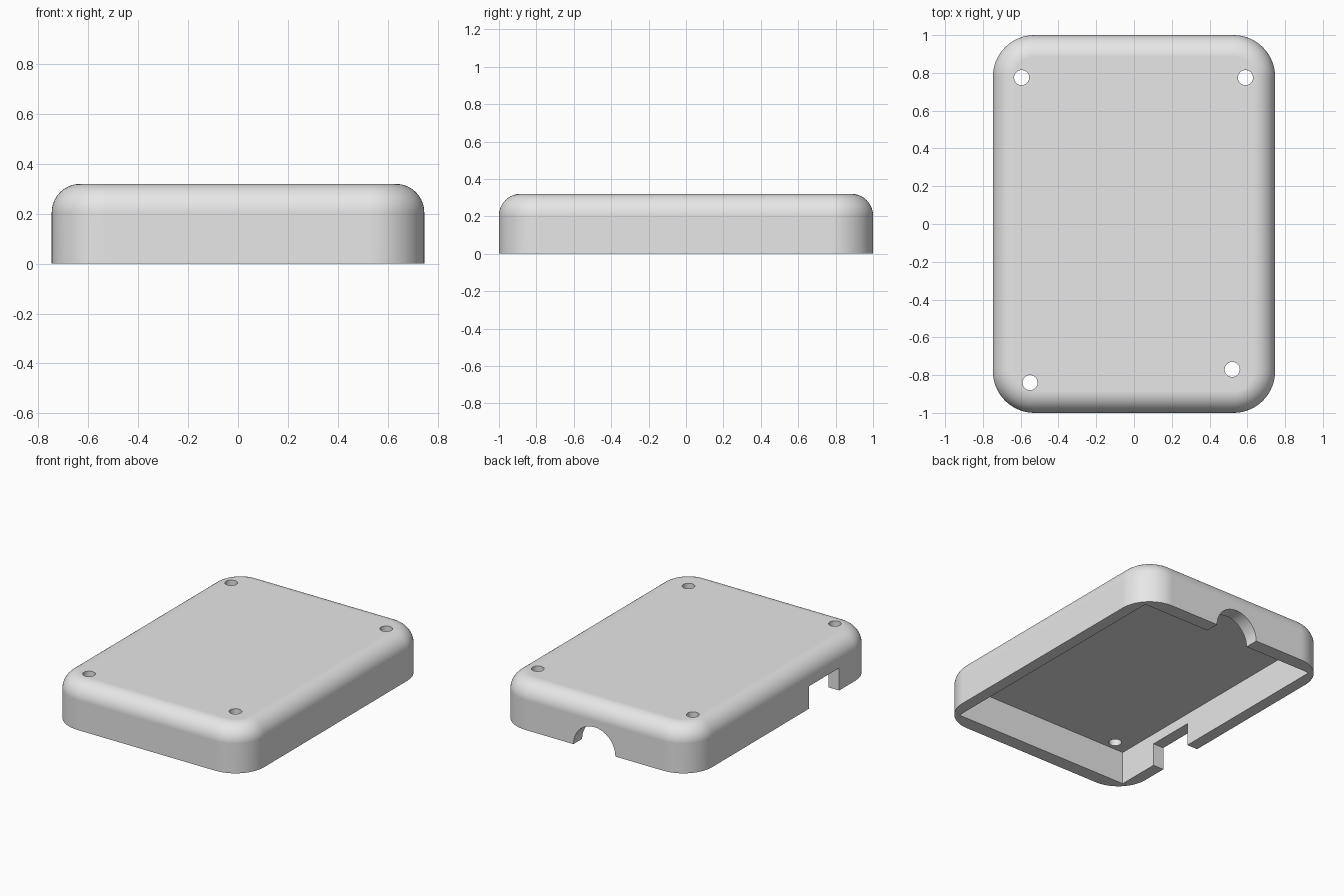
import bpy
import bmesh
from math import cos, sin, pi, radians
from mathutils import Matrix

cube = bpy.data.objects.get("Cube")
if cube:
    bpy.data.objects.remove(cube, do_unlink=True)

HALF_X, HALF_Y, HEIGHT = 0.747, 1.0, 0.32
CORNER, FILLET = 0.22, 0.115
SEGMENTS = 14

grey = bpy.data.materials.new("plain grey")
grey.use_nodes = True
grey.diffuse_color = (0.8, 0.8, 0.8, 1)
grey.node_tree.nodes["Principled BSDF"].inputs["Base Color"].default_value = grey.diffuse_color


def finish(name, bm):
    bmesh.ops.recalc_face_normals(bm, faces=bm.faces)
    mesh = bpy.data.meshes.new(name)
    bm.to_mesh(mesh)
    bm.free()
    mesh.materials.append(grey)
    obj = bpy.data.objects.new(name, mesh)
    bpy.context.collection.objects.link(obj)
    return obj


def box(name, low, high):
    bm = bmesh.new()
    bmesh.ops.create_cube(bm, size=1)
    for v in bm.verts:
        v.co = [a + (c + 0.5) * (b - a) for a, b, c in zip(low, high, v.co)]
    return finish(name, bm)


def cylinder(name, radius, depth, place, sides):
    bm = bmesh.new()
    bmesh.ops.create_cone(bm, cap_ends=True, segments=sides, radius1=radius,
                          radius2=radius, depth=depth, matrix=place)
    return finish(name, bm)


def rounded_ring(bm, inset, z):
    # One rounded-rectangle outline of the shell
    verts = []
    radius = CORNER - inset
    corners = ((1, 1), (-1, 1), (-1, -1), (1, -1))
    for quarter, (sx, sy) in enumerate(corners):
        for i in range(SEGMENTS + 1):
            a = (quarter + i / SEGMENTS) * pi / 2
            verts.append(bm.verts.new((sx * (HALF_X - CORNER) + radius * cos(a),
                                       sy * (HALF_Y - CORNER) + radius * sin(a), z)))
    return verts


# Outer shell: straight walls, then a quarter-round edge to the flat top
bm = bmesh.new()
rings = [rounded_ring(bm, 0, 0)]
for i in range(SEGMENTS + 1):
    a = i / SEGMENTS * pi / 2
    rings.append(rounded_ring(bm, FILLET * (1 - cos(a)), HEIGHT - FILLET * (1 - sin(a))))
for low, high in zip(rings, rings[1:]):
    for i in range(len(low)):
        j = (i + 1) % len(low)
        bm.faces.new((low[i], low[j], high[j], high[i]))
bm.faces.new(rings[0][::-1])
bm.faces.new(rings[-1])
shell = finish("case_shell", bm)

# Cavity, side notch and rear half-round opening
cutters = [
    box("cavity_cutter", (-0.667, -0.905, -0.1), (0.667, 0.905, 0.225)),
    box("side_notch_cutter", (-0.9, -0.605, -0.1), (-0.6, -0.275, 0.155)),
    cylinder("rear_opening_cutter", 0.16, 0.4,
             Matrix.Translation((0, 1, 0)) @ Matrix.Rotation(pi / 2, 4, "X"), 64),
]

# Screw holes through the top
for x, y in ((-0.595, 0.775), (0.59, 0.775), (-0.55, -0.84), (0.52, -0.77)):
    cutters.append(cylinder("screw_hole_cutter", 0.04, 1,
                            Matrix.Translation((x, y, 0.3)), 32))

bpy.context.view_layer.objects.active = shell
for cutter in cutters:
    cutter.hide_render = True
    mod = shell.modifiers.new("cut", "BOOLEAN")
    mod.operation = "DIFFERENCE"
    mod.solver = "EXACT"
    mod.object = cutter
    bpy.ops.object.modifier_apply(modifier=mod.name)
    bpy.data.objects.remove(cutter, do_unlink=True)

# Smooth curves with crisp cut edges
bpy.ops.object.select_all(action="DESELECT")
shell.select_set(True)
bpy.ops.object.shade_smooth_by_angle(angle=radians(30))
weighted = shell.modifiers.new("weighted normals", "WEIGHTED_NORMAL")
weighted.keep_sharp = True
